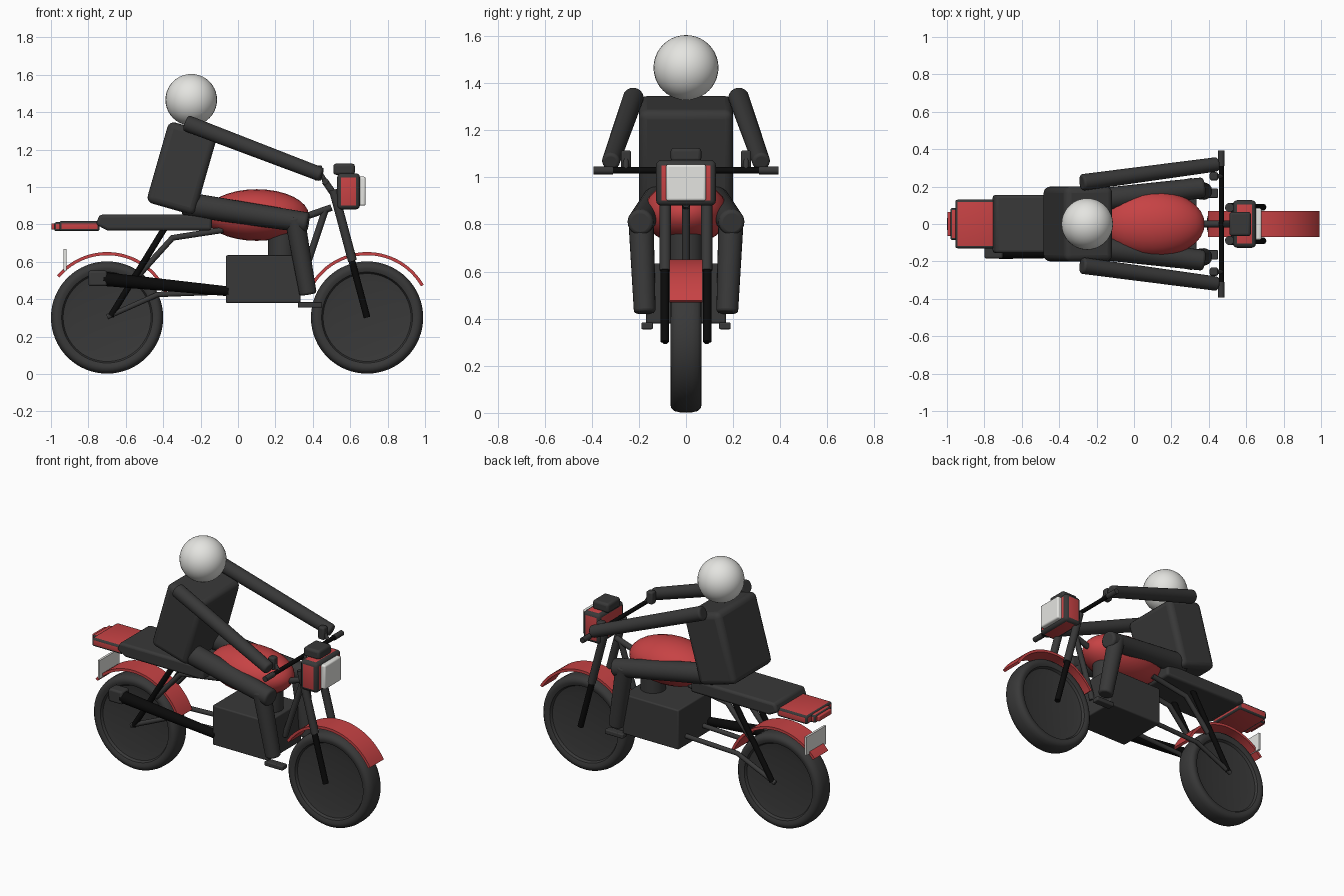
import bpy, bmesh, math
from mathutils import Vector, Matrix

if "Cube" in bpy.data.objects:
    bpy.data.objects.remove(bpy.data.objects["Cube"])


def material(name, rgb):
    m = bpy.data.materials.new(name)
    m.diffuse_color = (*rgb, 1)
    m.use_nodes = True
    m.node_tree.nodes["Principled BSDF"].inputs["Base Color"].default_value = m.diffuse_color
    return m


DARK = material("charcoal", (0.04, 0.04, 0.04))
BLACK = material("black", (0.003, 0.003, 0.003))
RED = material("red", (0.57, 0.055, 0.058))
WHITE = material("off_white", (0.78, 0.78, 0.75))


def finish(name, bm, *mats, smooth=True, bevel=0, segments=3):
    bmesh.ops.recalc_face_normals(bm, faces=bm.faces)
    me = bpy.data.meshes.new(name)
    bm.to_mesh(me)
    bm.free()
    for m in mats:
        me.materials.append(m)
    ob = bpy.data.objects.new(name, me)
    bpy.context.collection.objects.link(ob)
    if bevel:
        mod = ob.modifiers.new("bevel", "BEVEL")
        mod.width, mod.segments, mod.limit_method = bevel, segments, "ANGLE"
    if smooth:
        bpy.ops.object.select_all(action="DESELECT")
        ob.select_set(True)
        bpy.context.view_layer.objects.active = ob
        bpy.ops.object.shade_smooth_by_angle(angle=math.radians(40))
    return ob


def cube(lo, hi):
    lo, hi = Vector(lo), Vector(hi)
    bm = bmesh.new()
    bmesh.ops.create_cube(bm, size=1)
    bmesh.ops.scale(bm, vec=hi - lo, verts=bm.verts)
    bmesh.ops.translate(bm, vec=(lo + hi) / 2, verts=bm.verts)
    return bm


def box(name, lo, hi, mat, bevel=0):
    return finish(name, cube(lo, hi), mat, bevel=bevel, smooth=bool(bevel))


def trimmed_box(name, lo, hi, edge):
    """Red box whose rounded edges are charcoal."""
    bm = cube(lo, hi)
    bmesh.ops.bevel(bm, geom=bm.edges[:], offset=edge, segments=3, profile=0.5, affect="EDGES")
    bm.normal_update()
    for f in bm.faces:
        f.material_index = 0 if max(abs(c) for c in f.normal) > 0.999 else 1
    return finish(name, bm, RED, DARK)


def rod(name, a, b, r1, r2, mat, bevel=0):
    a, b = Vector(a), Vector(b)
    bm = bmesh.new()
    bmesh.ops.create_cone(bm, cap_ends=True, segments=24, radius1=r1, radius2=r2, depth=(b - a).length)
    rot = (b - a).to_track_quat("Z", "Y").to_matrix().to_4x4()
    bm.transform(Matrix.Translation((a + b) / 2) @ rot)
    return finish(name, bm, mat, bevel=bevel)


def bent_tube(name, pts, r, mat):
    cu = bpy.data.curves.new(name, "CURVE")
    cu.dimensions = "3D"
    cu.bevel_depth, cu.bevel_resolution, cu.use_fill_caps = r, 3, True
    sp = cu.splines.new("POLY")
    sp.points.add(len(pts) - 1)
    for p, c in zip(sp.points, pts):
        p.co = (*c, 1)
    cu.materials.append(mat)
    ob = bpy.data.objects.new(name, cu)
    bpy.context.collection.objects.link(ob)
    return ob


def lathe(name, cx, cz, profile, mat, start=0, end=360, steps=64):
    """Revolve a closed (radius, y) profile about a horizontal axle."""
    bm = bmesh.new()
    full = end - start == 360
    rings = []
    for i in range(steps if full else steps + 1):
        a = math.radians(start + (end - start) * i / steps)
        rings.append([bm.verts.new((cx + r * math.cos(a), y, cz + r * math.sin(a))) for r, y in profile])
    n = len(profile)
    for i in range(steps):
        p, q = rings[i], rings[(i + 1) % len(rings)]
        for j in range(n):
            k = (j + 1) % n
            bm.faces.new((p[j], p[k], q[k], q[j]))
    if not full:
        bm.faces.new(rings[0])
        bm.faces.new(rings[-1])
    bmesh.ops.remove_doubles(bm, verts=bm.verts, dist=1e-5)
    return finish(name, bm, mat)


def ball(name, centre, radii, mat, rot=Matrix.Identity(4), u=32, v=20):
    bm = bmesh.new()
    bmesh.ops.create_uvsphere(bm, u_segments=u, v_segments=v, radius=1)
    bm.transform(Matrix.Translation(centre) @ Matrix.Diagonal((*radii, 1)) @ rot)
    return finish(name, bm, mat)


# Wheels with dished discs, and their fenders
half = [(0.0, 0.03), (0.19, 0.034), (0.235, 0.042), (0.243, 0.058), (0.262, 0.066),
        (0.28, 0.064), (0.294, 0.05), (0.3, 0.025)]
wheel = half + [(r, -y) for r, y in reversed(half)]
guard = [(0.333, -0.07), (0.35, -0.07), (0.35, 0.07), (0.333, 0.07)]
for tag, cx, a, b in (("front", 0.69, 30, 147), ("rear", -0.70, 22, 140)):
    lathe(tag + "_wheel", cx, 0.302, wheel, DARK)
    lathe(tag + "_fender", cx, 0.302, guard, RED, a, b, 32)

# Frame, fork and suspension, repeated on both sides
for s, tag in ((-1, "right"), (1, "left")):
    rod(tag + "_fork_lower", (0.69, s * 0.09, 0.302), (0.605, s * 0.09, 0.62), 0.018, 0.018, BLACK)
    rod(tag + "_fork_upper", (0.612, s * 0.088, 0.605), (0.51, s * 0.088, 0.985), 0.024, 0.024, DARK)
    rod(tag + "_shock", (-0.68, s * 0.09, 0.31), (-0.38, s * 0.09, 0.80), 0.017, 0.017, BLACK)
    bent_tube(tag + "_swingarm", [(-0.70, s * 0.088, 0.305), (-0.43, s * 0.088, 0.425), (-0.04, s * 0.088, 0.44)],
              0.015, DARK)
    bent_tube(tag + "_subframe", [(-0.53, s * 0.078, 0.53), (-0.35, s * 0.078, 0.728), (-0.08, s * 0.078, 0.77)],
              0.017, DARK)
    box(tag + "_foot_peg", (0.32, s * 0.165 - 0.025, 0.355), (0.45, s * 0.165 + 0.025, 0.384), DARK, 0.006)
    rod(tag + "_grip", (0.467, s * 0.31, 1.03), (0.467, s * 0.392, 1.03), 0.017, 0.017, DARK)
    box(tag + "_control", (0.405, s * 0.255 - 0.022, 1.035), (0.45, s * 0.255 + 0.022, 1.115), DARK, 0.01)
    rod(tag + "_lever", (0.44, s * 0.255, 1.075), (0.467, s * 0.255, 1.03), 0.012, 0.012, DARK)

rod("handlebar", (0.467, -0.33, 1.03), (0.467, 0.33, 1.03), 0.013, 0.013, BLACK)
rod("top_frame_tube", (0.30, 0, 0.82), (0.50, 0, 0.89), 0.018, 0.018, DARK)
rod("down_tube", (0.468, 0, 0.88), (0.335, 0, 0.48), 0.018, 0.018, DARK)
rod("handlebar_stem", (0.52, 0, 0.95), (0.465, 0, 1.03), 0.018, 0.018, DARK)

# Engine and exhaust
box("engine", (-0.065, -0.17, 0.38), (0.335, 0.17, 0.635), DARK, 0.008)
rod("engine_cylinder", (0.235, 0, 0.62), (0.235, 0, 0.76), 0.075, 0.075, DARK)
rod("exhaust_pipe", (-0.05, -0.15, 0.442), (-0.72, -0.15, 0.508), 0.026, 0.037, BLACK)
box("exhaust_tip", (-0.80, -0.185, 0.47), (-0.70, -0.105, 0.553), DARK, 0.012)

# Fuel tank, poles along the length
ball("fuel_tank", (0.10, 0, 0.85), (0.278, 0.18, 0.138), RED, Matrix.Rotation(math.pi / 2, 4, "Y"), 24, 16)

# Seat from a side profile
bm = bmesh.new()
profile = [(-0.76, 0.80), (-0.74, 0.852), (-0.14, 0.852), (-0.14, 0.768), (-0.70, 0.768)]
face = bm.faces.new([bm.verts.new((x, -0.155, z)) for x, z in profile])
out = bmesh.ops.extrude_face_region(bm, geom=[face])
bmesh.ops.translate(bm, vec=(0, 0.31, 0), verts=[v for v in out["geom"] if isinstance(v, bmesh.types.BMVert)])
finish("seat", bm, DARK, bevel=0.015)

# Tail, tail light and number plate
trimmed_box("tail", (-0.955, -0.13, 0.764), (-0.74, 0.13, 0.818), 0.012)
trimmed_box("tail_light", (-1.0 + 0.018, -0.085, 0.764), (-0.94, 0.085, 0.812), 0.01)
box("tail_lens", (-0.998, -0.065, 0.772), (-0.975, 0.065, 0.806), RED, 0.006)
box("number_plate", (-0.932, -0.10, 0.55), (-0.918, 0.10, 0.668), WHITE)

# Headlight and instruments
trimmed_box("headlight_housing", (0.53, -0.127, 0.88), (0.652, 0.127, 1.073), 0.022)
box("headlight_lens", (0.645, -0.085, 0.90), (0.682, 0.085, 1.055), WHITE, 0.01)
box("instrument_panel", (0.51, -0.065, 1.065), (0.625, 0.065, 1.125), DARK, 0.015)

# Rider
bm = cube((-0.135, -0.2, -0.225), (0.135, 0.2, 0.225))
bm.transform(Matrix.Translation((-0.30, 0, 1.10)) @ Matrix.Rotation(math.radians(16), 4, "Y"))
finish("rider_torso", bm, DARK, bevel=0.035, segments=4)
ball("rider_helmet", (-0.25, 0, 1.466), (0.138, 0.138, 0.138), WHITE)
for s, tag in ((-1, "right"), (1, "left")):
    rod(tag + "_arm", (-0.28, s * 0.222, 1.343), (0.448, s * 0.32, 1.065), 0.044, 0.038, DARK, 0.012)
    rod(tag + "_thigh", (-0.29, s * 0.115, 0.91), (0.375, s * 0.195, 0.808), 0.065, 0.055, DARK, 0.015)
    rod(tag + "_shin", (0.302, s * 0.192, 0.84), (0.375, s * 0.175, 0.425), 0.054, 0.046, DARK, 0.012)
